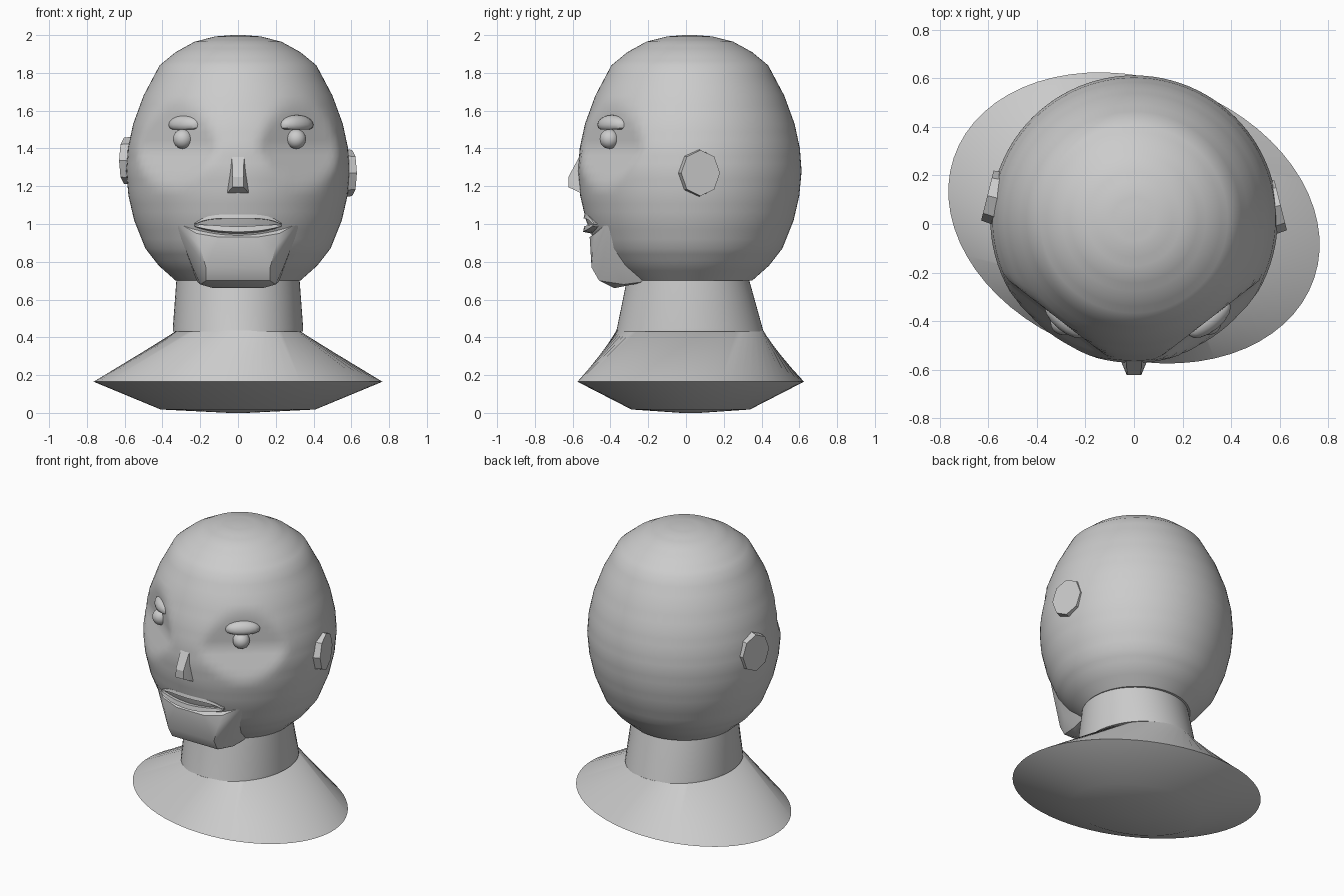
import bpy, bmesh, math
from mathutils import Vector, Matrix

if "Cube" in bpy.data.objects:
    bpy.data.objects.remove(bpy.data.objects["Cube"])

grey = bpy.data.materials.new("plain grey")
grey.diffuse_color = (0.6, 0.6, 0.6, 1)
grey.use_nodes = True
grey.node_tree.nodes["Principled BSDF"].inputs["Base Color"].default_value = grey.diffuse_color
SKULL_Y = 0.02


def finish(name, bm, angle=40):
    bmesh.ops.recalc_face_normals(bm, faces=bm.faces)
    mesh = bpy.data.meshes.new(name)
    bm.to_mesh(mesh)
    bm.free()
    mesh.materials.append(grey)
    ob = bpy.data.objects.new(name, mesh)
    bpy.context.collection.objects.link(ob)
    bpy.ops.object.select_all(action='DESELECT')
    ob.select_set(True)
    bpy.context.view_layer.objects.active = ob
    bpy.ops.object.shade_smooth_by_angle(angle=math.radians(angle))
    return ob


def loft(rings):
    """Skin a list of closed point rings and cap both ends."""
    bm = bmesh.new()
    rows = [[bm.verts.new(p) for p in ring] for ring in rings]
    n = len(rows[0])
    for a, b in zip(rows, rows[1:]):
        for i in range(n):
            j = (i + 1) % n
            bm.faces.new((a[i], a[j], b[j], b[i]))
    bm.faces.new(rows[0])
    bm.faces.new(rows[-1])
    return bm


def ellipse(rx, ry, cy, z, turn=0.0, n=64):
    c, s = math.cos(turn), math.sin(turn)
    pts = []
    for i in range(n):
        t = 2 * math.pi * i / n
        x, y = rx * math.cos(t), ry * math.sin(t)
        pts.append(Vector((x * c - y * s, x * s + y * c + cy, z)))
    return pts


# Skull, with a flat shallow socket pressed in on each side of the nose
profile = [(0.33, 0.70), (0.42, 0.78), (0.49, 0.87), (0.55, 1.02), (0.58, 1.15),
           (0.592, 1.28), (0.583, 1.40), (0.555, 1.53), (0.50, 1.68), (0.415, 1.84),
           (0.33, 1.91), (0.23, 1.965), (0.12, 1.993), (0.03, 2.0)]


def press_socket(p):
    q = p - Vector((0, SKULL_Y, 0))
    side = 1 if q.x > 0 else -1
    normal = Vector((0.61 * side, -0.79, 0))
    limit = 0.515 + 0.35 * max(0, 1.40 - p.z)
    d = q.dot(normal)
    return p - normal * (d - limit) if d > limit else p


rings = []
for (r0, z0), (r1, z1) in zip(profile, profile[1:]):
    for k in range(3):
        f = k / 3
        r, z = r0 + (r1 - r0) * f, z0 + (z1 - z0) * f
        rings.append([press_socket(p) for p in ellipse(r, r, SKULL_Y, z, n=96)])
rings.append(ellipse(0.03, 0.03, SKULL_Y, 2.0, n=96))
finish("skull", loft(rings), 35)

# Neck
finish("neck", loft([ellipse(0.345, 0.39, 0.02, 0.43), ellipse(0.345, 0.385, 0.02, 0.45),
                     ellipse(0.325, 0.32, 0.01, 0.72)]))

# Shoulders: a flared, slightly turned oval base
TURN = -0.32
finish("shoulders", loft([ellipse(0.05, 0.05, 0.025, 0.0, TURN),
                          ellipse(0.42, 0.30, 0.025, 0.018, TURN),
                          ellipse(0.783, 0.576, 0.025, 0.165, TURN),
                          ellipse(0.325, 0.39, 0.02, 0.435, 0)]))


def hull(name, half, angle):
    """Convex block mirrored across x = 0."""
    bm = bmesh.new()
    for x, y, z in half:
        for s in (1, -1):
            bm.verts.new((x * s, y, z))
    res = bmesh.ops.convex_hull(bm, input=bm.verts)
    bmesh.ops.delete(bm, geom=[v for v in bm.verts if not v.link_faces], context='VERTS')
    return finish(name, bm, angle)


# Jaw and chin
hull("jaw", [(0.34, -0.40, 1.02), (0.22, -0.48, 0.95), (0.20, -0.495, 0.88), (0.17, -0.50, 0.77),
             (0.17, -0.46, 0.70), (0.13, -0.38, 0.66), (0.20, -0.33, 0.68), (0.22, -0.18, 0.70),
             (0.24, -0.38, 0.77), (0.10, -0.51, 0.93)], 30)

# Nose
hull("nose", [(0.035, -0.52, 1.44), (0.065, -0.50, 1.16), (0.06, -0.55, 1.16),
              (0.028, -0.622, 1.25), (0.03, -0.622, 1.195)], 20)


# Lips: tapered strips that follow the face
def lip(name, z_at, thick, out):
    rows = []
    for i in range(13):
        u = -1 + i / 6
        x = 0.23 * u
        z = z_at(u)
        y = SKULL_Y - math.sqrt(0.55 ** 2 - x * x)
        t = thick * (1 - 0.75 * u ** 4)
        rows.append([Vector((x, y + 0.06, z + t)), Vector((x, y - out * 0.6, z + t)),
                     Vector((x, y - out, z - t * 0.3)), Vector((x, y + 0.06, z - t))])
    finish(name, loft(rows), 30)


lip("upper_lip", lambda u: 1.035 - 0.035 * u ** 4, 0.016, 0.012)
lip("lower_lip", lambda u: 0.965 + 0.025 * u * u, 0.022, 0.015)

# Eyes, lids and ears, one per side
for s, word in ((1, "right"), (-1, "left")):
    bm = bmesh.new()
    bmesh.ops.create_uvsphere(bm, u_segments=24, v_segments=16, radius=0.052)
    bmesh.ops.translate(bm, verts=bm.verts, vec=(0.30 * s + 0.008, -0.405, 1.45))
    finish(word + "_eye", bm)

    bm = bmesh.new()
    bmesh.ops.create_uvsphere(bm, u_segments=16, v_segments=10, radius=1)
    for v in bm.verts:
        v.co.z = max(v.co.z, -0.45)
    lid = (Matrix.Translation((0.295 * s + 0.015, -0.39, 1.525))
           @ Matrix.Rotation(s * math.radians(40), 4, 'Z')
           @ Matrix.Diagonal((0.108, 0.052, 0.052, 1)))
    bmesh.ops.transform(bm, matrix=lid, verts=bm.verts)
    finish(word + "_eyelid", bm)

    bm = bmesh.new()
    bmesh.ops.create_cone(bm, cap_ends=True, segments=8, radius1=0.122, radius2=0.115, depth=0.06)
    spot = (0.575, 0.07, 1.27) if s > 0 else (-0.575, 0.11, 1.335)
    ear = (Matrix.Translation(spot) @ Matrix.Rotation(s * math.radians(14), 4, 'Z')
           @ Matrix.Rotation(s * math.radians(90), 4, 'Y')
           @ Matrix.Diagonal((1.06, 0.92, 1, 1)))
    bmesh.ops.transform(bm, matrix=ear, verts=bm.verts)
    finish(word + "_ear", bm, 20)
